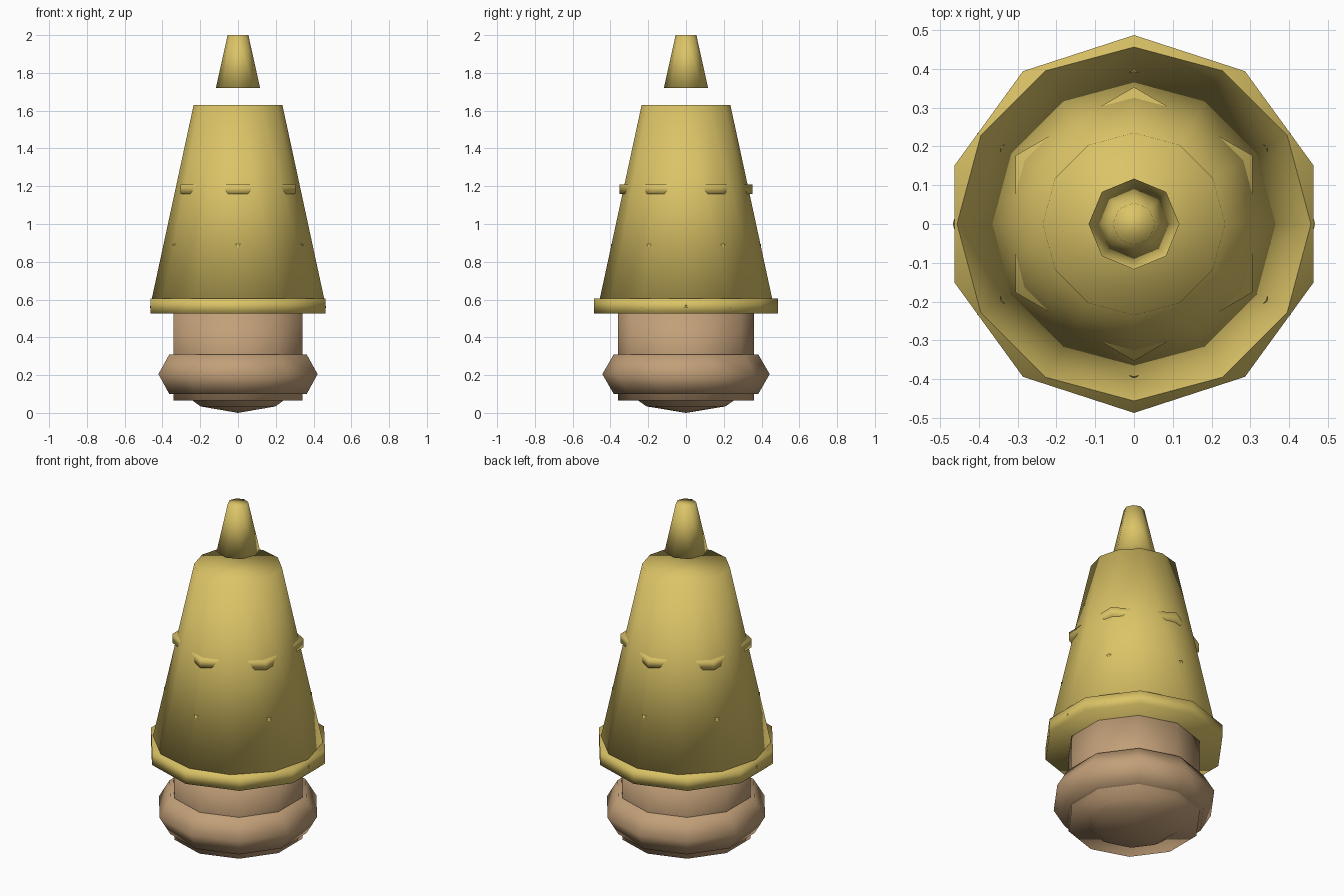
import bpy
import bmesh
from math import sin, cos, pi

cube = bpy.data.objects.get("Cube")
if cube:
    bpy.data.objects.remove(cube, do_unlink=True)


def make_material(name, color):
    mat = bpy.data.materials.new(name)
    mat.use_nodes = True
    mat.diffuse_color = color
    bsdf = next(n for n in mat.node_tree.nodes if n.type == 'BSDF_PRINCIPLED')
    bsdf.inputs["Base Color"].default_value = color
    return mat


gold = make_material("gold", (0.71, 0.55, 0.135, 1))
tan = make_material("tan", (0.54, 0.35, 0.19, 1))


def lathe(name, profile, sides, mat, closed=False):
    """Turn (radius, height) points around z, with a corner on +y; cap open ends."""
    bm = bmesh.new()
    rings = []
    for r, z in profile:
        if r < 1e-5:
            rings.append([bm.verts.new((0, 0, z))] * sides)
        else:
            angles = [2 * pi * i / sides for i in range(sides)]
            rings.append([bm.verts.new((r * sin(a), r * cos(a), z)) for a in angles])
    pairs = list(zip(rings, rings[1:]))
    if closed:
        pairs.append((rings[-1], rings[0]))
    for low, high in pairs:
        for i in range(sides):
            j = (i + 1) % sides
            corners = dict.fromkeys((low[i], low[j], high[j], high[i]))
            bm.faces.new(list(corners))
    if not closed:
        for ring in (rings[0], rings[-1]):
            if ring[0] is not ring[1]:
                bm.faces.new(ring)
    bmesh.ops.recalc_face_normals(bm, faces=bm.faces)
    for face in bm.faces:
        face.smooth = True
    mesh = bpy.data.meshes.new(name)
    bm.to_mesh(mesh)
    bm.free()
    mesh.materials.append(mat)
    obj = bpy.data.objects.new(name, mesh)
    bpy.context.collection.objects.link(obj)
    return obj


# Tapered body, its brim and the floating tip
lathe("cone_body", [(0.467, 0.555), (0.235, 1.63)], 12, gold)
lathe("brim", [(0.487, 0.525), (0.487, 0.605)], 10, gold)
lathe("floating_tip", [(0.117, 1.72), (0.055, 2.0)], 8, gold)

# Hexagonal bands whose corners poke through the body
lathe("upper_band", [(0.353, 1.16), (0.353, 1.21)], 6, gold)
lathe("lower_band", [(0.398, 0.845), (0.398, 0.895)], 6, gold)

# Neck, rounded collar and domed underside
lathe("neck", [(0.36, 0.065), (0.36, 0.56)], 10, tan)
collar = [(0.323 + 0.12 * cos(k * pi / 3), 0.205 + 0.12 * sin(k * pi / 3)) for k in range(6)]
lathe("collar", collar, 10, tan, closed=True)
dome = [(0.355 * sin(k * pi / 5), 0.18 * (1 - cos(k * pi / 5))) for k in range(6)]
lathe("bottom_dome", dome, 10, tan)
